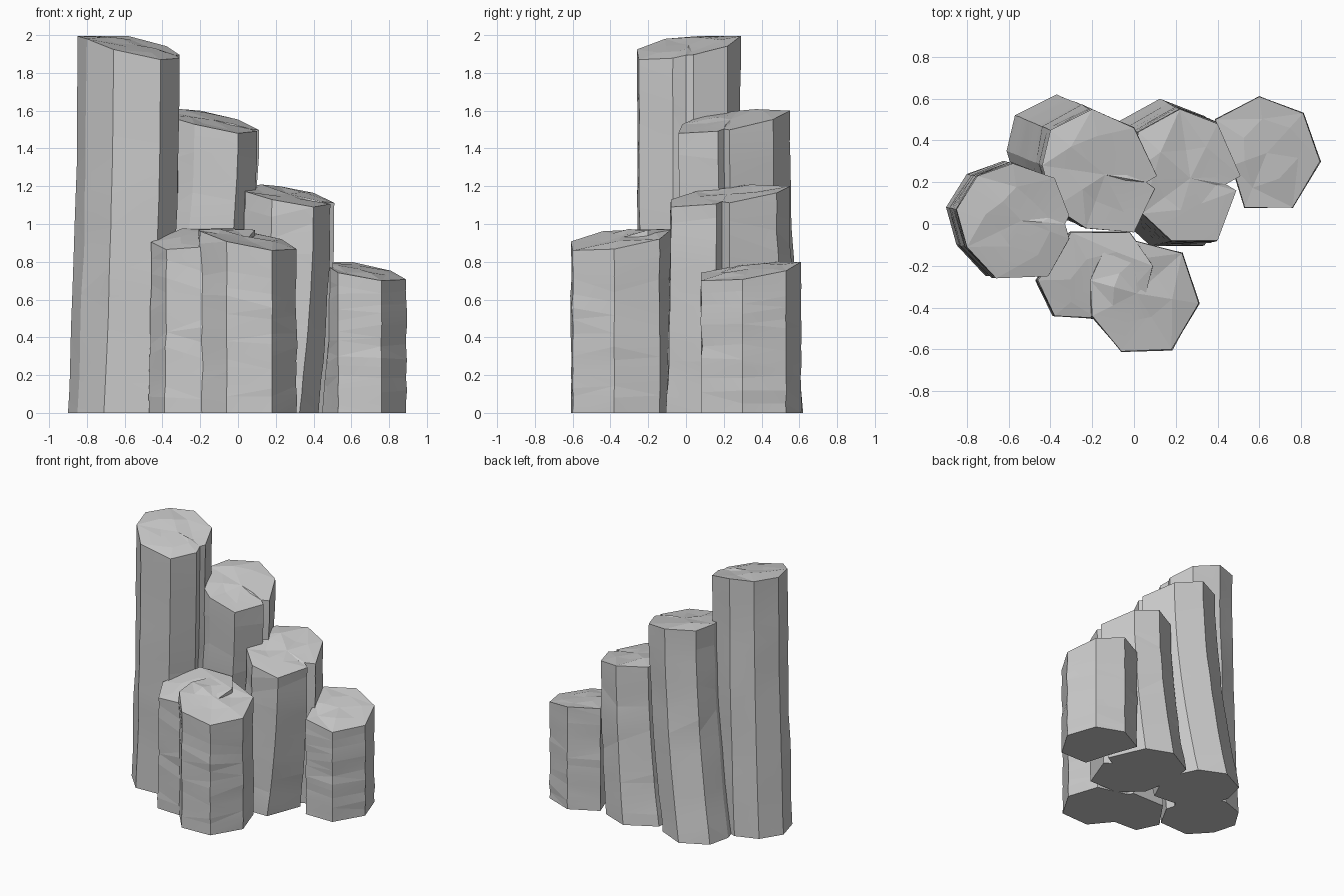
import bpy, bmesh, random
from mathutils import Vector, noise

cube = bpy.data.objects.get("Cube")
if cube:
    bpy.data.objects.remove(cube, do_unlink=True)

stone = bpy.data.materials.new("grey_stone")
stone.use_nodes = True
grey = (0.6, 0.6, 0.6, 1)
stone.diffuse_color = grey
stone.node_tree.nodes["Principled BSDF"].inputs["Base Color"].default_value = grey

RINGS = 12
LEAN_POWER = 1.8


def column(name, outline, back_height, front_height, seed,
           base_shift=(0, 0), base_scale=1, downhill=(0.8, -0.6)):
    """Leaning prism: outline of the slanted top in hundredths, shifted toward the base."""
    rng = random.Random(seed)
    top = [Vector((x, y, 0)) / 100 for x, y in outline]
    centre = sum(top, Vector()) / len(top)
    shift = Vector((*base_shift, 0)) / 100
    # The top is flat at the back and slopes down along the downhill direction
    slope = Vector((*downhill, 0))
    reach = [(p - centre).dot(slope) for p in top]
    lo, hi = min(reach), max(reach)

    def top_height(p):
        f = ((p - centre).dot(slope) - lo) / (hi - lo)
        f = max(0, (f - 0.2) / 0.8)
        return back_height + (front_height - back_height) * f

    bm = bmesh.new()
    rings = []
    for i in range(RINGS + 1):
        t = i / RINGS
        ring = []
        for p in top:
            level = t
            if 0 < i < RINGS:
                level += rng.uniform(-0.02, 0.02)
            flare = shift + (p - centre) * (base_scale - 1)
            q = p + flare * (1 - level) ** LEAN_POWER
            if 0 < i < RINGS:
                # Gentle weathering along the upright edges
                ripple = noise.noise(Vector((p.x * 5, p.y * 5 + seed, level * 7)))
                q += (p - centre).normalized() * ripple * 0.01
            q.z = top_height(p) * level
            ring.append(bm.verts.new(q))
        rings.append(ring)

    # Side walls
    count = len(top)
    for low, high in zip(rings, rings[1:]):
        for j in range(count):
            k = (j + 1) % count
            bm.faces.new((low[j], low[k], high[k], high[j]))
    bm.faces.new(list(reversed(rings[0])))

    # Faceted cap with a worn inner ring
    inner = []
    for p in top:
        q = centre.lerp(p, rng.uniform(0.4, 0.65))
        q.z = top_height(q) + rng.uniform(-0.006, 0.014)
        inner.append(bm.verts.new(q))
    peak = centre.copy()
    peak.z = top_height(centre) + 0.005
    peak = bm.verts.new(peak)
    for j in range(count):
        k = (j + 1) % count
        bm.faces.new((rings[-1][j], rings[-1][k], inner[k], inner[j]))
        bm.faces.new((inner[j], inner[k], peak))

    bmesh.ops.triangulate(bm, faces=[f for f in bm.faces if len(f.verts) == 4])
    bmesh.ops.recalc_face_normals(bm, faces=bm.faces)
    mesh = bpy.data.meshes.new(name)
    bm.to_mesh(mesh)
    bm.free()
    mesh.materials.append(stone)
    obj = bpy.data.objects.new(name, mesh)
    bpy.context.collection.objects.link(obj)
    bpy.context.view_layer.objects.active = obj
    obj.select_set(True)
    bpy.ops.object.shade_smooth_by_angle(angle=0.06)
    obj.select_set(False)


# Back row, stepping down from the tallest
column("tallest_column",
       [(-85, 7), (-80, -11), (-66, -26), (-41, -25), (-31, -7),
        (-33, 0), (-31, 4), (-38, 22), (-58, 29), (-75, 23)],
       1.995, 1.87, 1, base_shift=(-5, 1))
column("tall_column",
       [(-44, 28), (-38, 8), (-23, -2), (0, -4), (10, 17),
        (6, 20), (11, 23), (0, 46), (-20, 55), (-40, 45)],
       1.6, 1.48, 2, base_shift=(-17, 7))
column("middle_column",
       [(0, 25), (4, 5), (18, -8), (40, -8), (49, 16),
        (44, 19), (51, 23), (40, 48), (22, 55), (2, 44)],
       1.2, 1.09, 3, base_shift=(-9, 1), base_scale=1.12)
column("short_column",
       [(47, 28), (53, 8), (76, 8), (89, 30), (81, 53), (60, 61), (39, 50)],
       0.8, 0.7, 4)

# Front pair
column("front_column",
       [(-21, -27), (-20, -44), (-6, -61), (18, -60), (31, -38),
        (23, -14), (0, -8), (-15, -14)],
       0.97, 0.86, 5)
column("front_left_column",
       [(-46, -27), (-38, -44), (-18, -45), (4, -40), (9, -20),
        (-2, -4), (-30, -4)],
       0.975, 0.865, 6, base_shift=(-1, 0), downhill=(-0.3, -0.95))
